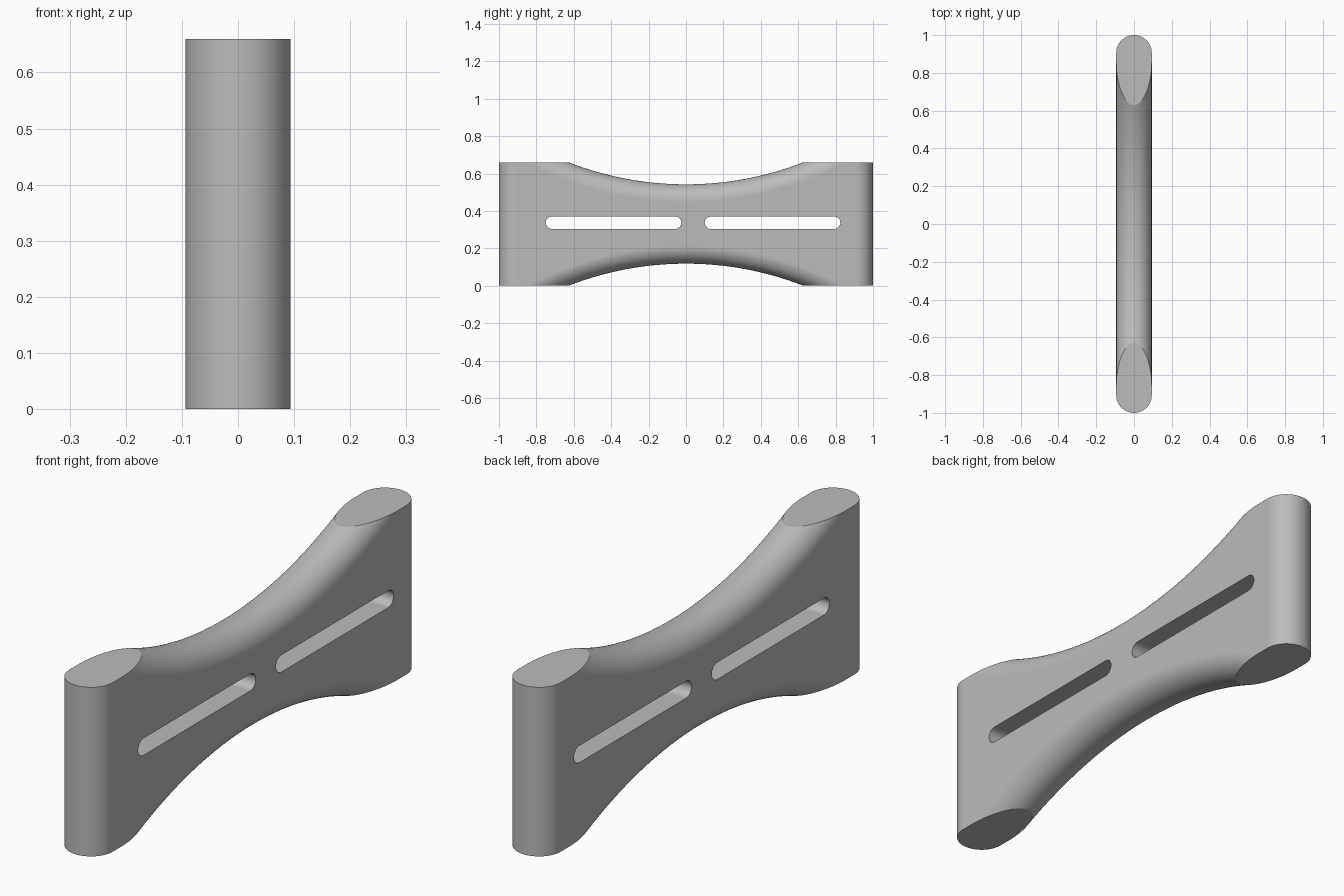
import bpy, bmesh
from math import sin, cos, pi, sqrt, asin

if "Cube" in bpy.data.objects:
    bpy.data.objects.remove(bpy.data.objects["Cube"])

HEIGHT, HALF, ROUND = 0.66, 1.0, 0.094   # plate height, half length, edge rounding
WAIST, MOUTH = 0.118, 0.628              # depth and half width of each scoop
ARC = (MOUTH ** 2 + WAIST ** 2) / (2 * WAIST)
CENTRE = HEIGHT - WAIST + ARC            # height of the upper scoop's centre
LAYERS, STEPS = 32, 64

grey = bpy.data.materials.new("plain grey")
grey.use_nodes = True
colour = (0.5, 0.5, 0.5, 1)
grey.diffuse_color = colour
grey.node_tree.nodes["Principled BSDF"].inputs["Base Color"].default_value = colour


def make_object(name, bm):
    bmesh.ops.recalc_face_normals(bm, faces=bm.faces)
    mesh = bpy.data.meshes.new(name)
    bm.to_mesh(mesh)
    bm.free()
    mesh.materials.append(grey)
    obj = bpy.data.objects.new(name, mesh)
    bpy.context.collection.objects.link(obj)
    return obj


def loft(bm, outlines):
    """Skin a list of (x, [(y, z), ...]) outlines and cap both ends."""
    rings = [[bm.verts.new((x, y, z)) for y, z in pts] for x, pts in outlines]
    for a, b in zip(rings, rings[1:]):
        for i in range(len(a)):
            j = (i + 1) % len(a)
            bm.faces.new((a[i], a[j], b[j], b[i]))
    bm.faces.new(rings[0])
    bm.faces.new(rings[-1])


def plate_outline(inset):
    """Side profile with its ends and scoops pulled in by the inset."""
    end, radius = HALF - inset, ARC + inset
    reach = asin(sqrt(radius ** 2 - (CENTRE - HEIGHT) ** 2) / radius)
    angles = [reach * (1 - 2 * i / STEPS) for i in range(STEPS + 1)]
    scoop = [(radius * sin(a), CENTRE - radius * cos(a)) for a in angles]
    top = [(end, HEIGHT)] + scoop + [(-end, HEIGHT)]
    return top + [(-y, HEIGHT - z) for y, z in top]


def slot_outline(start, stop, z, radius, n=16):
    right = [(-pi / 2 + pi * i / n) for i in range(n + 1)]
    return ([(stop - radius + radius * cos(a), z + radius * sin(a)) for a in right] +
            [(start + radius - radius * cos(a), z - radius * sin(a)) for a in right])


# Plate with fully rounded ends and scooped, rounded upper and lower edges
bm = bmesh.new()
turns = [-pi / 2 + pi * i / LAYERS for i in range(LAYERS + 1)]
loft(bm, [(ROUND * sin(t), plate_outline(ROUND * (1 - cos(t)))) for t in turns])
plate = make_object("slotted_plate", bm)

# Two long slots through the plate
bm = bmesh.new()
for start, stop in ((-0.75, -0.025), (0.1, 0.825)):
    pts = slot_outline(start, stop, 0.337, 0.033)
    loft(bm, [(-0.2, pts), (0.2, pts)])
cutter = make_object("slot_cutter", bm)
cutter.hide_render = True

bpy.context.view_layer.objects.active = plate
for obj in bpy.context.selected_objects:
    obj.select_set(False)
plate.select_set(True)
cut = plate.modifiers.new("slots", 'BOOLEAN')
cut.operation, cut.solver, cut.object = 'DIFFERENCE', 'EXACT', cutter
bpy.ops.object.modifier_apply(modifier=cut.name)
bpy.data.objects.remove(cutter)

# Smooth rounding with crisp flat ends and slot rims
bpy.ops.object.shade_smooth_by_angle(angle=pi / 9)
weighted = plate.modifiers.new("even shading", 'WEIGHTED_NORMAL')
weighted.keep_sharp = True
